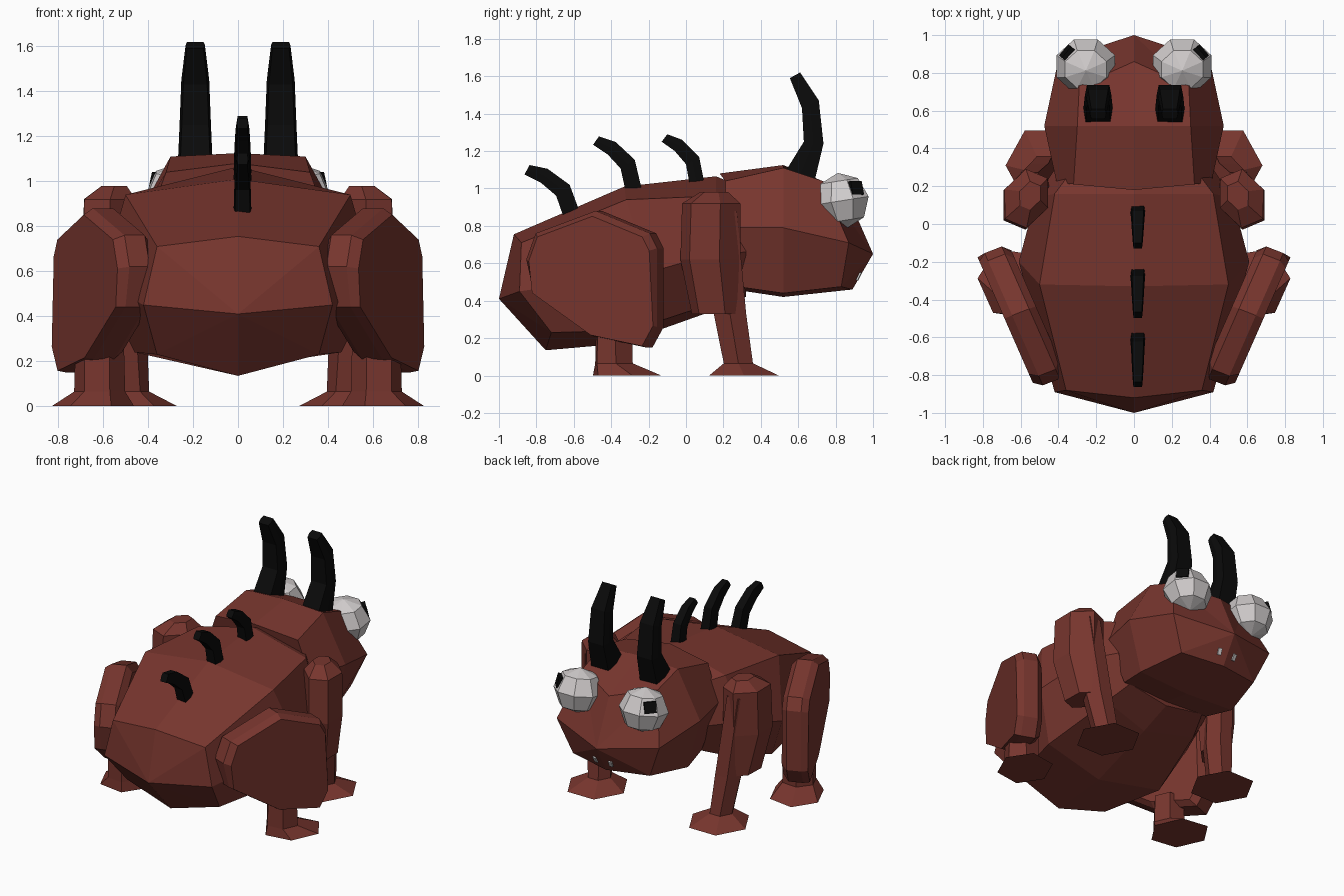
import bpy, bmesh, math
from mathutils import Vector, Matrix

cube = bpy.data.objects.get("Cube")
if cube:
    bpy.data.objects.remove(cube, do_unlink=True)


def material(name, rgb):
    m = bpy.data.materials.new(name)
    m.use_nodes = True
    m.diffuse_color = (*rgb, 1)
    m.node_tree.nodes["Principled BSDF"].inputs["Base Color"].default_value = (*rgb, 1)
    return m


HIDE = material("red_brown_hide", (0.185, 0.036, 0.027))
BLACK = material("black_horn", (0.003, 0.003, 0.003))
WHITE = material("eye_white", (0.63, 0.6, 0.6))


def finish(name, bm, mat):
    bmesh.ops.recalc_face_normals(bm, faces=bm.faces)
    mesh = bpy.data.meshes.new(name)
    bm.to_mesh(mesh)
    bm.free()
    mesh.materials.append(mat)
    ob = bpy.data.objects.new(name, mesh)
    bpy.context.collection.objects.link(ob)


def loft(name, rings, mat, apex=None, side=1):
    """Skin a list of closed rings; the first ring may fan to an apex point."""
    bm = bmesh.new()
    loops = [[bm.verts.new((p[0] * side, p[1], p[2])) for p in r] for r in rings]
    n = len(loops[0])
    for a, b in zip(loops, loops[1:]):
        for i in range(n):
            j = (i + 1) % n
            bm.faces.new((a[i], a[j], b[j], b[i]))
    if apex:
        tip = bm.verts.new(apex)
        for i in range(n):
            bm.faces.new((tip, loops[0][i], loops[0][(i + 1) % n]))
    else:
        bm.faces.new(loops[0])
    bm.faces.new(loops[-1])
    finish(name, bm, mat)


def symmetric(half):
    """Half section from top centre to bottom centre, closed by reflection."""
    return half + [(-x, y, z) for x, y, z in half[-2:0:-1]]


def flat_ring(cx, cy, z, rx, ry, turn=0.0):
    """Level six-sided ring, turned about its centre."""
    rot = Matrix.Rotation(turn, 2)
    ring = []
    for i in range(6):
        a = math.tau * i / 6
        p = rot @ Vector((rx * math.cos(a), ry * math.sin(a)))
        ring.append((cx + p.x, cy + p.y, z))
    return ring


def plate(name, centre, normal, size, mat):
    bm = bmesh.new()
    rot = Vector(normal).to_track_quat('Z', 'Y').to_matrix().to_4x4()
    bmesh.ops.create_cube(bm, size=1, matrix=Matrix.Translation(centre) @ rot
                          @ Matrix.Diagonal((*size, 1)))
    finish(name, bm, mat)


# Body, rump to neck
body = [
    [(0, -.92, .755), (.36, -.88, .71), (.42, -.89, .45), (.36, -.72, .23), (0, -.75, .135)],
    [(0, -.33, 1.01), (.5, -.32, .94), (.61, -.2, .55), (.46, -.3, .24), (0, -.35, .17)],
    [(0, .16, 1.065), (.42, .16, .96), (.52, .14, .65), (.36, .16, .39), (0, .1, .33)],
    [(0, .32, 1.0), (.3, .32, .92), (.4, .32, .66), (.3, .32, .47), (0, .32, .42)],
]
loft("body", [symmetric(r) for r in body], HIDE, apex=(0, -1, .41))

# Head, snout to neck
head = [
    [(0, .86, .97), (.29, .73, 1.04), (.4, .87, .71), (.3, .83, .475), (0, .89, .46)],
    [(0, .52, 1.125), (.3, .52, 1.11), (.475, .52, .79), (.38, .52, .44), (0, .52, .42)],
    [(0, .18, 1.08), (.32, .21, 1.04), (.41, .22, .79), (.34, .31, .47), (0, .32, .45)],
]
loft("head", [symmetric(r) for r in head], HIDE, apex=(0, 1, .65))


def horn(name, x, stations, side=1):
    """Tapered curved horn; each station gives rear and front edge and half width."""
    rings = []
    for y0, z0, y1, z1, w in stations:
        a, b = Vector((x, y0, z0)), Vector((x, y1, z1))
        ring = []
        for t, s in ((0, .85), (.5, 1), (1, .85), (1, -.85), (.5, -1), (0, -.85)):
            p = a.lerp(b, t)
            ring.append((x + s * w, p.y, p.z))
        rings.append(ring)
    loft(name, rings, BLACK, side=side)


HORN = [(.525, 1.08, .69, 1.05, .078), (.63, 1.25, .735, 1.24, .07),
        (.62, 1.43, .71, 1.47, .062), (.555, 1.59, .61, 1.62, .043)]
SPINE = [(.02, 1.02, .1, 1.02, .04), (0, 1.13, .07, 1.17, .036),
         (-.06, 1.2, -.02, 1.26, .031), (-.13, 1.25, -.1, 1.29, .025)]

# Back spines, each longer and tilted further backwards
for label, base_y, base_z, tilt, scale in (("front", .06, 1.04, 0, 1),
                                           ("middle", -.28, 1.01, 2, 1.1),
                                           ("rear", -.61, .87, 9, 1.15)):
    rot = Matrix.Rotation(math.radians(tilt), 2)

    def move(y, z):
        v = rot @ Vector((y - .06, z - 1.04)) * scale
        return v.x + base_y, v.y + base_z

    horn(label + "_back_spine", .02,
         [(*move(a, b), *move(c, d), w) for a, b, c, d, w in SPINE])

# Thigh outline seen from the side
THIGH = [(-.8, .44), (-.84, .62), (-.79, .76), (-.47, .88), (-.18, .76),
         (-.14, .68), (-.14, .26), (-.2, .15), (-.48, .21)]


def thigh_layer(offset, top_scale, low_scale):
    ring = []
    for y, z in THIGH:
        scale = top_scale if z > .5 else low_scale
        y, z = -.48 + (y + .48) * scale, .52 + (z - .52) * scale
        ring.append((.605 + .44 * (y + .48) + offset * .9, y - offset * .35, z))
    return ring


for side, label in ((1, "left"), (-1, "right")):
    horn(label + "_horn", .19, HORN, side)

    # Eye with pupil
    bm = bmesh.new()
    bmesh.ops.create_uvsphere(bm, u_segments=8, v_segments=4, radius=1,
                              matrix=Matrix.Translation((side * .255, .835, .935))
                              @ Matrix.Rotation(math.radians(9), 4, 'X')
                              @ Matrix.Diagonal((.167, .155, .15, 1))
                              @ Matrix.Rotation(math.radians(22.5), 4, 'Z'))
    finish(label + "_eye", bm, WHITE)
    plate(label + "_pupil", (side * .352, .905, 1.0), (side * .7, .6, .25),
          (.078, .075, .035), BLACK)
    # Snout marking
    plate(label + "_snout_mark", (side * .06, .925, .53), (side * .16, .87, -.46),
          (.025, .045, .009), WHITE)

    # Hind leg, its foot turned along the thigh
    loft(label + "_thigh", [thigh_layer(-.1, .87, .9), thigh_layer(-.06, 1, 1),
                            thigh_layer(.04, 1, 1), thigh_layer(.085, .92, .98)],
         HIDE, side=side)
    loft(label + "_hind_foot", [flat_ring(.645, -.315, 0, .2, .18, 1.15),
                                flat_ring(.615, -.385, .065, .11, .115, 1.15),
                                flat_ring(.615, -.385, .26, .105, .11, 1.15)],
         HIDE, side=side)

    # Front leg
    loft(label + "_upper_arm", [flat_ring(.55, .15, .98, .06, .08, .4),
                                flat_ring(.57, .135, .92, .125, .165, .4),
                                flat_ring(.575, .13, .62, .125, .17, .4),
                                flat_ring(.54, .17, .33, .1, .15, .4)], HIDE, side=side)
    loft(label + "_forearm", [flat_ring(.555, .185, .88, .09, .1),
                              flat_ring(.5, .235, .33, .095, .1),
                              flat_ring(.475, .28, .065, .08, .09),
                              flat_ring(.475, .31, 0, .205, .215)], HIDE, side=side)
